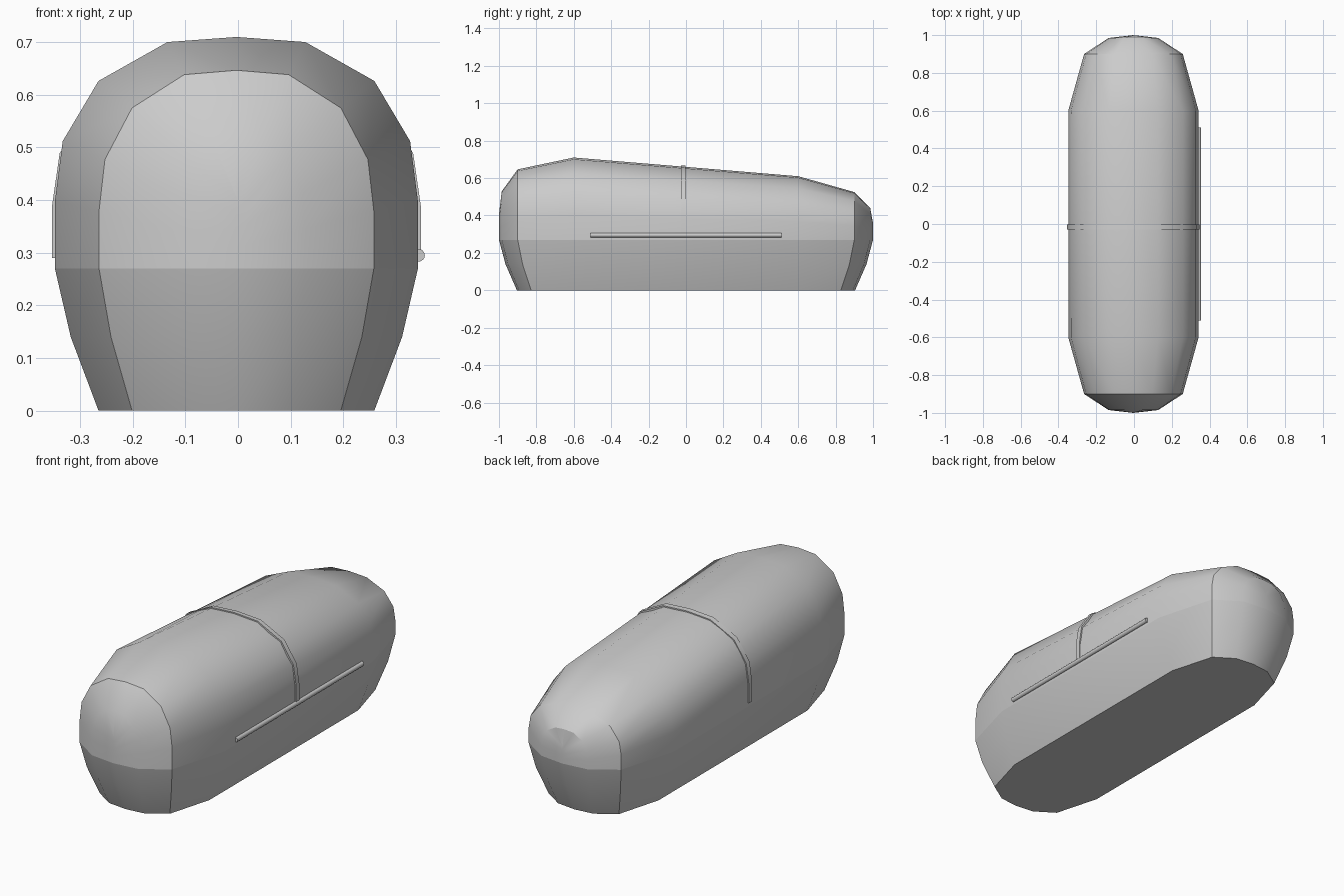
import bpy, bmesh, math

if "Cube" in bpy.data.objects:
    bpy.data.objects.remove(bpy.data.objects["Cube"])

CX = -0.003          # body sits slightly left of the side rail
W, SEAM = 0.345, 0.27
# shared quarter profile: (width factor, height factor)
ARC = [(1, 0), (1, 0.29), (0.957, 0.55), (0.76, 0.81), (0.38, 0.978), (0, 1)]
ARCH = ARC + [(-u, v) for u, v in reversed(ARC[:-1])]
# plan stations: (y, width factor, height factor)
END = [(0.6, 1, 1), (0.9, 0.757, 0.81), (0.985, 0.38, 0.55), (1.0, 0, 0.29)]
STATIONS = [(-y, w, f) for y, w, f in reversed(END)] + END


def lid_height(y):
    return 0.39 - 0.05 * y / 0.6


def loft(name, rings, closed=False, cap_start=False, cap_end=False, loop=False, smooth=30):
    bm = bmesh.new()
    rows = [[bm.verts.new(p) for p in r] for r in rings]
    n = len(rows[0])
    pairs = list(zip(rows, rows[1:])) + ([(rows[-1], rows[0])] if loop else [])
    for a, b in pairs:
        for i in range(n if closed else n - 1):
            j = (i + 1) % n
            bm.faces.new((a[i], a[j], b[j], b[i]))
    if cap_start:
        bm.faces.new(rows[0])
    if cap_end:
        bm.faces.new(rows[-1])
    bmesh.ops.remove_doubles(bm, verts=bm.verts, dist=0.0005)
    bmesh.ops.recalc_face_normals(bm, faces=bm.faces)
    me = bpy.data.meshes.new(name)
    bm.to_mesh(me)
    bm.free()
    ob = bpy.data.objects.new(name, me)
    bpy.context.collection.objects.link(ob)
    bpy.ops.object.select_all(action='DESELECT')
    ob.select_set(True)
    bpy.context.view_layer.objects.active = ob
    bpy.ops.object.shade_smooth_by_angle(angle=math.radians(smooth))
    # consistent outward direction for the open lid
    return ob


# lower shell: plan outline drawn in towards the flat base
right = [(w, y) for y, w, f in STATIONS]
outline = right + [(-w, y) for w, y in reversed(right[1:-1])]


def plan_ring(k, z):
    pts = []
    for w, y in outline:
        e = math.copysign(0.6 + (abs(y) - 0.6) * k, y)
        pts.append((CX + W * w * k, e, z))
    return pts


loft("lower_shell", [plan_ring(0.76, 0), plan_ring(0.913, 0.14), plan_ring(1, SEAM)],
     closed=True, cap_start=True, cap_end=True)

# upper lid: arched sections, taller at the front
loft("lid", [[(CX + W * w * u, y, SEAM + lid_height(y) * f * v) for u, v in ARCH]
             for y, w, f in STATIONS], closed=True)

# thin raised band over the middle of the lid
def band_ring(y, off):
    h = lid_height(y)
    return [(CX + (W + off) * u, y, max(0.29, SEAM + (h + off) * v)) for u, v in ARCH]


loft("lid_band", [band_ring(-0.028, -0.01), band_ring(-0.028, 0.006),
                  band_ring(-0.002, 0.006), band_ring(-0.002, -0.01)],
     closed=False, loop=True)

# round side rail on the right
rail = [[(0.343 + 0.012 * math.cos(a * math.tau / 16), y, 0.295 + 0.012 * math.sin(a * math.tau / 16))
         for a in range(16)] for y in (-0.51, 0.51)]
loft("side_rail", rail, closed=True, cap_start=True, cap_end=True)
